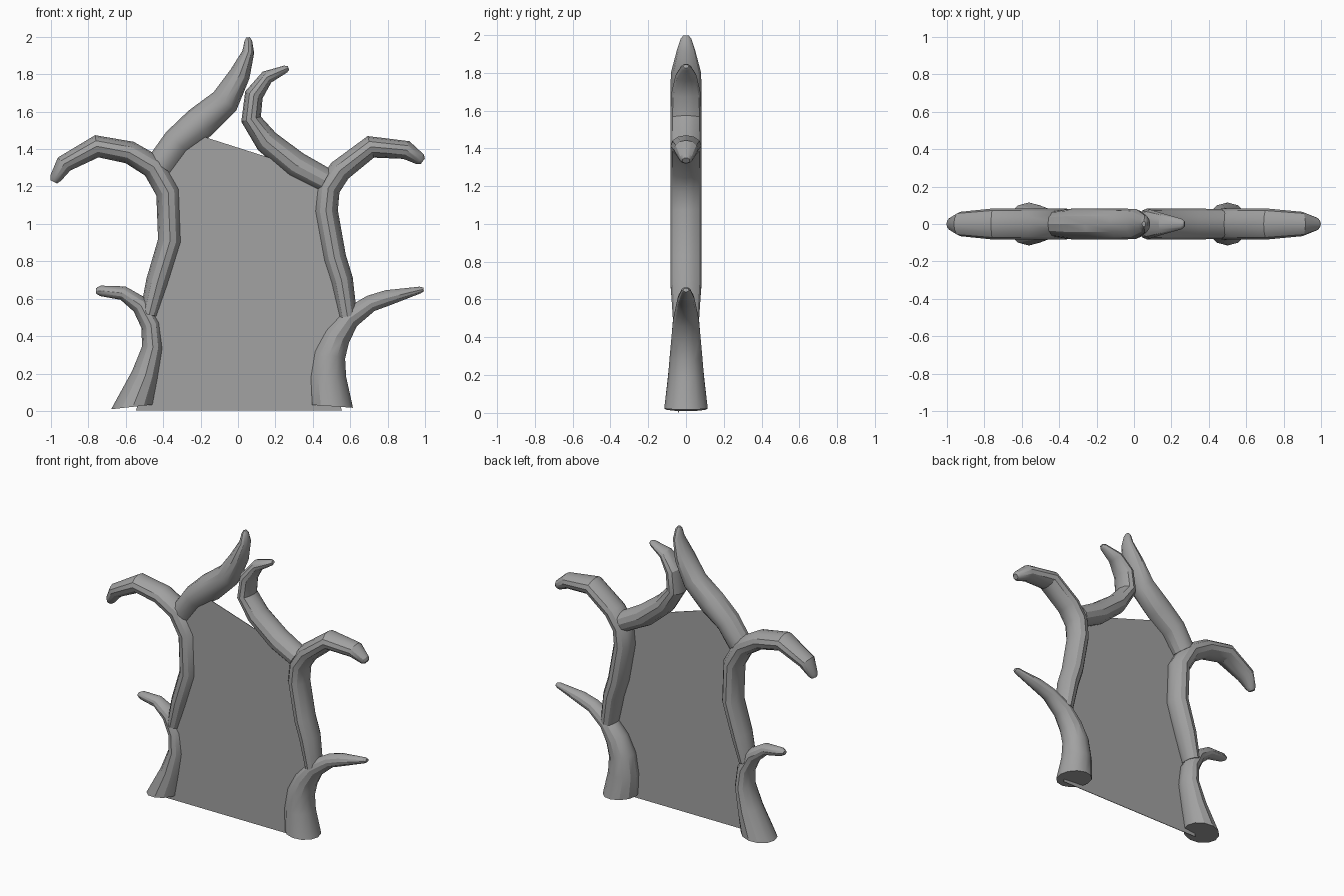
import bpy, bmesh, math
from mathutils import Vector

cube = bpy.data.objects.get("Cube")
if cube:
    bpy.data.objects.remove(cube)

SIDES = 12


def make_material(name, value):
    mat = bpy.data.materials.new(name)
    mat.use_nodes = True
    color = (value, value, value, 1)
    mat.diffuse_color = color
    mat.node_tree.nodes["Principled BSDF"].inputs["Base Color"].default_value = color
    return mat


grey = make_material("stone grey", 0.36)


def finish(name, bm, smooth):
    mesh = bpy.data.meshes.new(name)
    bm.to_mesh(mesh)
    bm.free()
    mesh.materials.append(grey)
    obj = bpy.data.objects.new(name, mesh)
    bpy.context.collection.objects.link(obj)
    if smooth:
        bpy.ops.object.select_all(action="DESELECT")
        obj.select_set(True)
        bpy.context.view_layer.objects.active = obj
        bpy.ops.object.shade_smooth_by_angle(angle=math.radians(30))
    return obj


def branch(name, path, foot_lean=None):
    """Sweep an oval ring along (x, z, half width, half depth) points."""
    bm = bmesh.new()
    centres = [Vector((p[0], 0, p[1])) for p in path]
    rings = []
    for i, (x, z, width, depth) in enumerate(path):
        before = centres[i] - centres[i - 1] if i else None
        after = centres[i + 1] - centres[i] if i + 1 < len(path) else None
        tangent = sum((d.normalized() for d in (before, after) if d), Vector())
        if i == 0 and foot_lean is not None:
            tangent = Vector((foot_lean, 0, 1))
        side = Vector((tangent.z, 0, -tangent.x)).normalized()
        ring = []
        for k in range(SIDES):
            a = math.tau * k / SIDES
            offset = side * math.cos(a) * width + Vector((0, math.sin(a) * depth, 0))
            ring.append(bm.verts.new(centres[i] + offset))
        rings.append(ring)
    for low, high in zip(rings, rings[1:]):
        for k in range(SIDES):
            n = (k + 1) % SIDES
            bm.faces.new((low[k], low[n], high[n], high[k]))
    bm.faces.new(rings[0])
    bm.faces.new(rings[-1])
    bmesh.ops.recalc_face_normals(bm, faces=bm.faces[:])
    return finish(name, bm, True)


# Lower trunks, flared at the foot and curling outward
branch("right_trunk", [
    (-.562, .022, .117, .115), (-.495, .19, .075, .096), (-.455, .34, .058, .081),
    (-.465, .46, .054, .072), (-.52, .565, .05, .062), (-.615, .63, .038, .045),
    (-.735, .642, .028, .03), (-.76, .642, .014, .018)], foot_lean=-.11)
branch("left_trunk", [
    (.5, .025, .115, .115), (.478, .18, .1, .096), (.487, .3, .088, .086),
    (.527, .4, .075, .077), (.595, .495, .058, .068), (.71, .575, .045, .052),
    (.8, .605, .042, .045), (.975, .647, .018, .025), (.992, .65, .01, .015)],
    foot_lean=.07)

# Upper branches that rise and hook outward
branch("right_hook_branch", [
    (-.475, .515, .05, .07), (-.43, .69, .062, .083), (-.363, .91, .065, .083),
    (-.373, 1.17, .066, .083), (-.45, 1.305, .066, .083), (-.58, 1.382, .061, .083),
    (-.755, 1.415, .06, .083), (-.93, 1.32, .048, .065), (-.975, 1.245, .032, .035),
    (-.985, 1.225, .02, .02)])
branch("left_hook_branch", [
    (.585, .505, .052, .07), (.553, .7, .062, .083), (.515, .82, .063, .083),
    (.47, 1.07, .064, .083), (.482, 1.19, .064, .083), (.545, 1.285, .062, .083),
    (.71, 1.412, .06, .083), (.9, 1.395, .05, .065), (.975, 1.345, .032, .035),
    (.988, 1.335, .018, .02)])

# Crown branches that meet over the opening
branch("right_crown_branch", [
    (-.415, 1.31, .08, .07), (-.327, 1.438, .078, .083), (-.206, 1.537, .09, .083),
    (-.07, 1.655, .078, .083), (.01, 1.8, .056, .08), (.055, 1.92, .032, .048),
    (.055, 1.98, .02, .028), (.053, 1.997, .01, .014)])
branch("left_crown_branch", [
    (.465, 1.232, .068, .08), (.31, 1.315, .073, .083), (.155, 1.44, .066, .083),
    (.07, 1.56, .054, .083), (.085, 1.69, .05, .078), (.155, 1.785, .037, .056),
    (.255, 1.828, .02, .028), (.27, 1.834, .01, .014)])

# Thin sheet filling the opening, set towards the front
outline = [(-.545, .003), (.555, .003), (.5, .2), (.59, .5), (.48, 1.07),
           (.47, 1.25), (.165, 1.355), (-.18, 1.465), (-.4, 1.33),
           (-.36, 1.1), (-.36, .9), (-.465, .5), (-.455, .34)]
bm = bmesh.new()
sheet = bm.faces.new([bm.verts.new((x, -.038, z)) for x, z in outline])
extruded = bmesh.ops.extrude_face_region(bm, geom=[sheet])
bmesh.ops.translate(bm, vec=(0, -.004, 0),
                    verts=[v for v in extruded["geom"] if isinstance(v, bmesh.types.BMVert)])
bmesh.ops.recalc_face_normals(bm, faces=bm.faces[:])
finish("gateway_sheet", bm, False)
